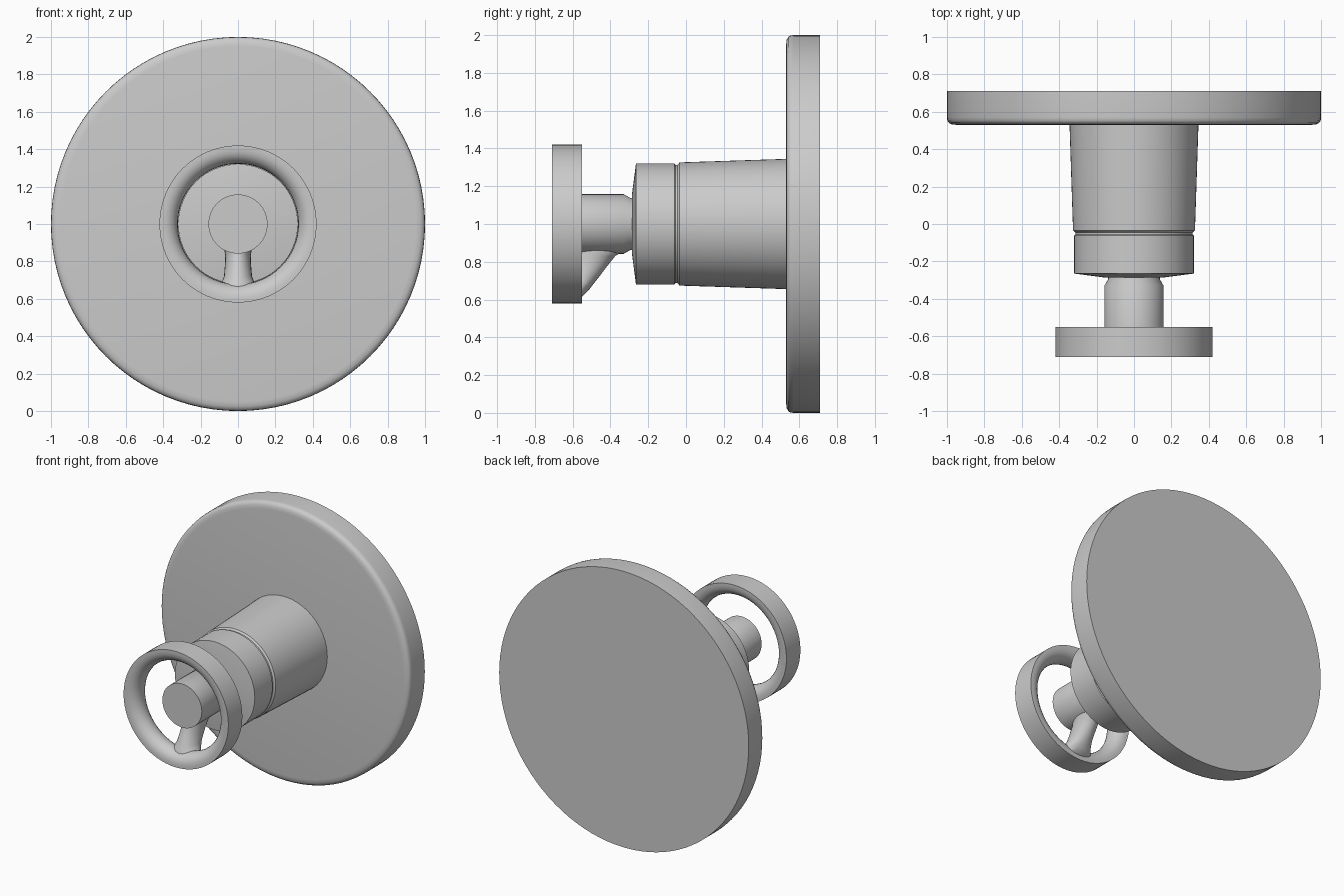
import bpy, bmesh, math

if "Cube" in bpy.data.objects:
    bpy.data.objects.remove(bpy.data.objects["Cube"])

CZ = 1.0   # height of the common axis, which runs along y


def finish(bm, name, angle=32):
    bmesh.ops.remove_doubles(bm, verts=bm.verts, dist=1e-5)
    bmesh.ops.recalc_face_normals(bm, faces=bm.faces)
    mesh = bpy.data.meshes.new(name)
    bm.to_mesh(mesh)
    bm.free()
    ob = bpy.data.objects.new(name, mesh)
    bpy.context.collection.objects.link(ob)
    bpy.ops.object.select_all(action='DESELECT')
    ob.select_set(True)
    bpy.context.view_layer.objects.active = ob
    bpy.ops.object.shade_smooth_by_angle(angle=math.radians(angle))
    return ob


def bridge(bm, rings, closed=False):
    n = len(rings[0])
    pairs = list(zip(rings, rings[1:] + rings[:1])) if closed else list(zip(rings, rings[1:]))
    for a, b in pairs:
        for i in range(n):
            j = (i + 1) % n
            bm.faces.new((a[i], a[j], b[j], b[i]))


def lathe(name, profile, closed=False, sides=64):
    """Turn (radius, y) points about the axis; open profiles get end caps."""
    bm = bmesh.new()
    rings = []
    for r, y in profile:
        rings.append([bm.verts.new((r * math.cos(t), y, CZ + r * math.sin(t)))
                      for t in (2 * math.pi * i / sides for i in range(sides))])
    bridge(bm, rings, closed)
    if not closed:
        bm.faces.new(rings[0])
        bm.faces.new(rings[-1])
    return finish(bm, name)


# Wall plate with a softened front edge
lathe("wall_plate", [(0.95, 0.53), (0.975, 0.533), (0.99, 0.541), (0.998, 0.552),
                     (1.0, 0.57), (1.0, 0.71)], sides=96)

# Tapered sleeve, shallow groove and front collar
lathe("valve_body", [(0.345, 0.54), (0.326, -0.035), (0.313, -0.045), (0.313, -0.055),
                     (0.32, -0.062), (0.32, -0.265), (0.15, -0.287)])

# Stem with a narrowed neck at the collar
lathe("stem", [(0.138, -0.27), (0.138, -0.295), (0.158, -0.33), (0.158, -0.64)])

# Handle ring: flat outside, half-round inside
arc = [(0.40 - 0.078 * math.sin(t), -0.63 - 0.08 * math.cos(t))
       for t in (math.pi * i / 12 for i in range(13))]
lathe("handle_ring", [(0.42, -0.71)] + arc + [(0.42, -0.55)], closed=True)

# Slanted spoke joining ring and stem: (z, front y, back y, half width)
sections = [(0.605, -0.685, -0.56, 0.11), (0.65, -0.68, -0.515, 0.11),
            (0.685, -0.665, -0.488, 0.088), (0.72, -0.65, -0.46, 0.075),
            (0.78, -0.625, -0.415, 0.07), (0.83, -0.605, -0.375, 0.068),
            (0.855, -0.60, -0.335, 0.072), (0.90, -0.60, -0.31, 0.072)]
bm = bmesh.new()
rings = []
for z, y0, y1, w in sections:
    rings.append([bm.verts.new((w * math.cos(t), (y0 + y1) / 2 + (y1 - y0) / 2 * math.sin(t), z))
                  for t in (2 * math.pi * i / 24 for i in range(24))])
bridge(bm, rings)
bm.faces.new(rings[0])
bm.faces.new(rings[-1])
finish(bm, "handle_spoke", 50)
